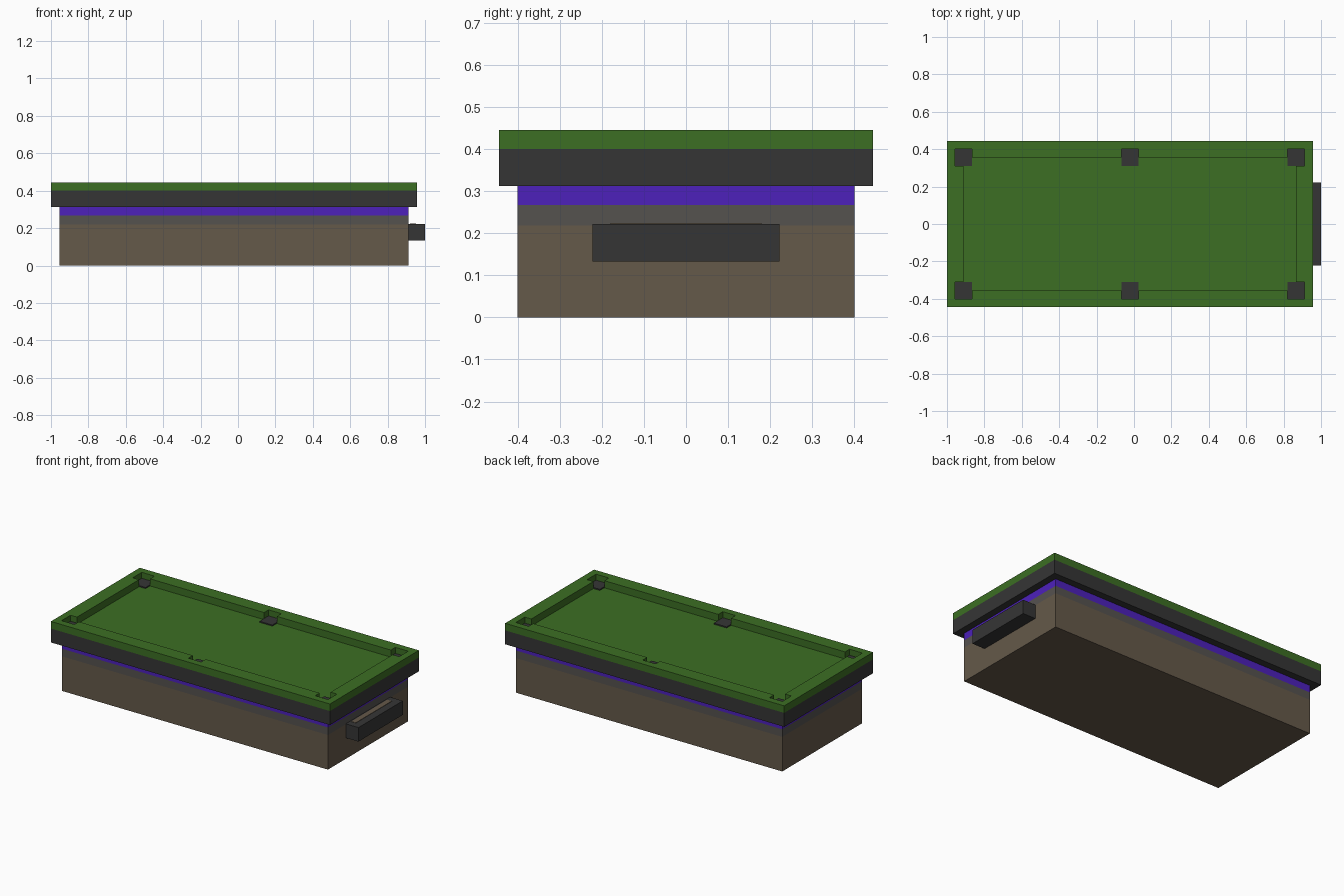
import bpy
from mathutils import Vector

cube = bpy.data.objects.get("Cube")
if cube:
    bpy.data.objects.remove(cube, do_unlink=True)


def material(name, r, g, b):
    m = bpy.data.materials.new(name)
    m.use_nodes = True
    m.diffuse_color = (r, g, b, 1)
    m.node_tree.nodes["Principled BSDF"].inputs["Base Color"].default_value = (r, g, b, 1)
    return m


green = material("green felt", 0.045, 0.156, 0.017)
black = material("black plastic", 0.036, 0.036, 0.036)
purple = material("purple trim", 0.074, 0.015, 0.497)
brown = material("brown wood", 0.130, 0.100, 0.067)
grey = material("grey band", 0.091, 0.084, 0.078)


def box(name, low, high, mat):
    low, high = Vector(low), Vector(high)
    bpy.ops.mesh.primitive_cube_add(size=1, location=(low + high) / 2)
    ob = bpy.context.object
    ob.name = name
    ob.scale = high - low
    bpy.ops.object.transform_apply(location=False, rotation=False, scale=True)
    ob.data.materials.append(mat)
    return ob


def centred(name, half_x, half_y, z0, z1, mat, x=0.0, y=0.0):
    return box(name, (x - half_x, y - half_y, z0), (x + half_x, y + half_y, z1), mat)


MID = -0.022           # table centre, offset by the tray on the left end
FELT = 0.40            # height of the playing surface
RIM = 0.445            # height of the rim
FIELD_X, FIELD_Y = 0.889, 0.356
POCKET = 0.045

# Cabinet, stacked in bands
centred("cabinet", 0.933, 0.40, 0, 0.219, brown, MID)
centred("cabinet_band", 0.933, 0.40, 0.219, 0.267, grey, MID)
centred("trim_band", 0.933, 0.40, 0.267, 0.312, purple, MID)

# Table frame with a felt top
frame = centred("table_frame", 0.978, RIM, 0.312, FELT, black, MID)
frame.data.materials.append(green)
for face in frame.data.polygons:
    face.material_index = int(face.normal.z > 0.5)

# Raised rim, cut out for the field and the pockets
rim = centred("cushion_rim", 0.978, RIM, FELT, RIM, green, MID)
pockets = [(MID + sx * FIELD_X, sy * FIELD_Y) for sx in (-1, 0, 1) for sy in (-1, 1)]
cutters = [centred("field_cutter", FIELD_X, FIELD_Y, 0.3, 0.6, green, MID)]
cutters += [centred("pocket_cutter", POCKET, POCKET, 0.3, 0.6, green, x, y) for x, y in pockets]
for cutter in cutters:
    cutter.hide_render = True
    mod = rim.modifiers.new("cut", "BOOLEAN")
    mod.operation = "DIFFERENCE"
    mod.solver = "EXACT"
    mod.object = cutter
    bpy.context.view_layer.objects.active = rim
    bpy.ops.object.modifier_apply(modifier=mod.name)
    bpy.data.objects.remove(cutter, do_unlink=True)

# Pocket plates
for x, y in pockets:
    centred("pocket", POCKET, POCKET, FELT, FELT + 0.007, black, x, y)

# Ball tray on the left end, with a wooden inlay
box("ball_tray", (0.911, -0.222, 0.133), (1.0, 0.222, 0.222), black)
box("tray_inlay", (0.92, -0.18, 0.222), (0.952, 0.18, 0.224), brown)
